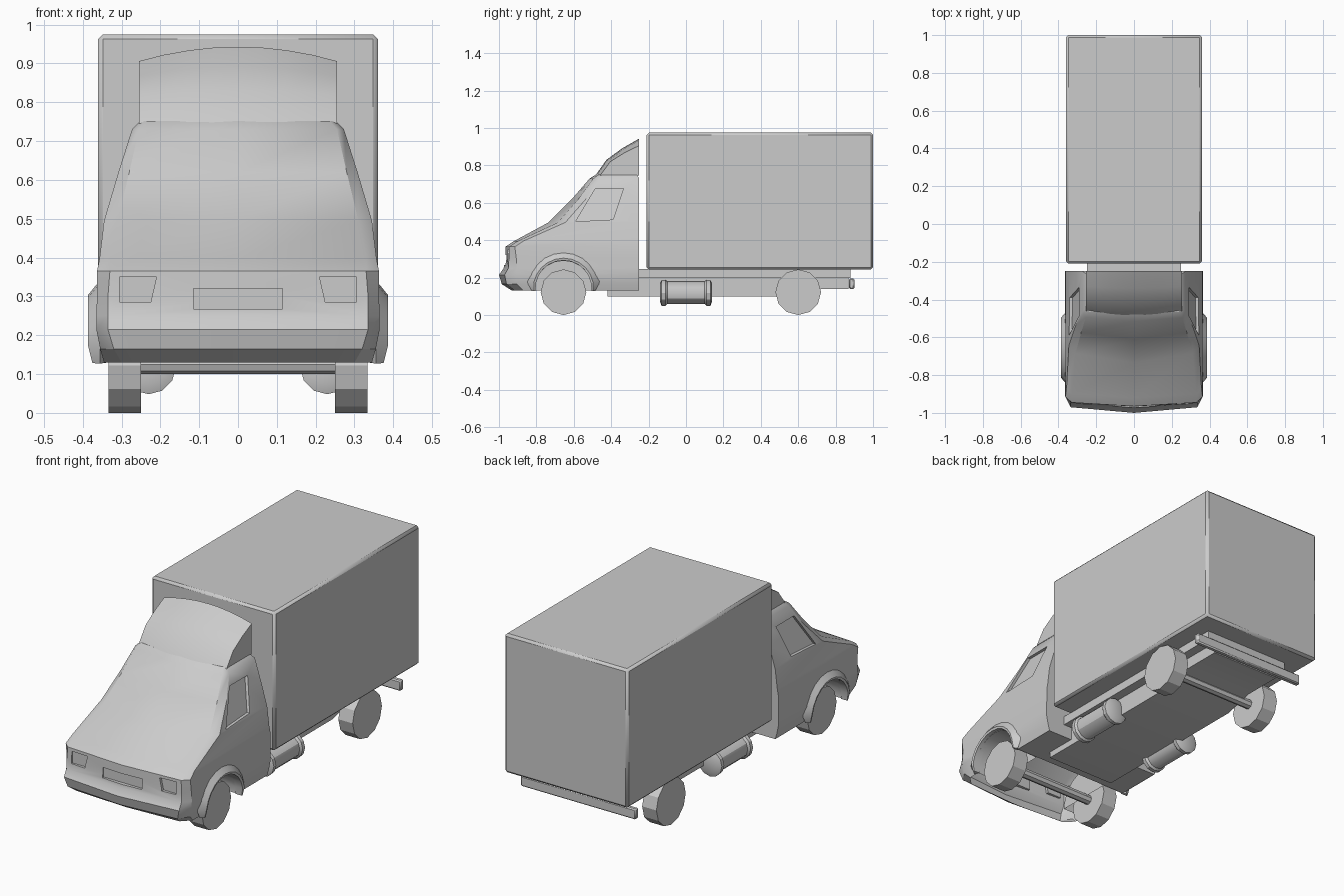
import bpy, bmesh, math

if "Cube" in bpy.data.objects:
    bpy.data.objects.remove(bpy.data.objects["Cube"])


def loft(name, rings, smooth=30):
    """Skin equal-length closed rings and cap both ends."""
    bm = bmesh.new()
    vs = [[bm.verts.new(p) for p in r] for r in rings]
    n = len(rings[0])
    for a, b in zip(vs, vs[1:]):
        for i in range(n):
            j = (i + 1) % n
            bm.faces.new((a[i], a[j], b[j], b[i]))
    bm.faces.new(vs[0])
    bm.faces.new(vs[-1])
    bmesh.ops.recalc_face_normals(bm, faces=bm.faces)
    me = bpy.data.meshes.new(name)
    bm.to_mesh(me)
    bm.free()
    ob = bpy.data.objects.new(name, me)
    bpy.context.collection.objects.link(ob)
    activate(ob)
    bpy.ops.object.shade_smooth_by_angle(angle=math.radians(smooth))
    return ob


def activate(ob):
    bpy.ops.object.select_all(action='DESELECT')
    ob.select_set(True)
    bpy.context.view_layer.objects.active = ob


def box(name, x0, x1, y0, y1, z0, z1, bevel=0):
    ob = loft(name, [[(x0, y0, z), (x1, y0, z), (x1, y1, z), (x0, y1, z)] for z in (z0, z1)],
              50 if bevel else 30)
    if bevel:
        m = ob.modifiers.new("bevel", 'BEVEL')
        m.width = bevel
        m.segments = 1
    return ob


def circle(y, z, r, n, start=0.0):
    return [(y + r * math.sin(start + 2 * math.pi * i / n),
             z - r * math.cos(start + 2 * math.pi * i / n)) for i in range(n)]


def prism_x(name, prof, xa, xb, smooth=30):
    """Extrude a (y, z) profile in x; xa and xb are numbers or functions of z."""
    f = lambda v, z: v(z) if callable(v) else v
    return loft(name, [[(f(v, z), y, z) for y, z in prof] for v in (xa, xb)], smooth)


def cut(ob, cutter):
    m = ob.modifiers.new("cut", 'BOOLEAN')
    m.operation = 'DIFFERENCE'
    m.solver = 'EXACT'
    m.object = cutter
    activate(ob)
    bpy.ops.object.modifier_apply(modifier=m.name)
    bpy.data.objects.remove(cutter)


# Cab shell: z, front y, pillar half width and setback, side half width and setback, back y
levels = [
    (.13, -.93, .30, .015, .345, .06, -.25),
    (.165, -.985, .32, .025, .355, .08, -.25),
    (.215, -1.0, .335, .03, .365, .09, -.25),
    (.25, -.975, .335, .025, .365, .07, -.25),
    (.30, -.967, .335, .02, .363, .06, -.25),
    (.365, -.965, .33, .02, .363, .05, -.25),
    (.395, -.92, .33, .02, .357, .05, -.25),
    (.495, -.735, .31, .05, .345, .09, -.25),
    (.62, -.61, .28, .035, .308, .075, -.25),
    (.73, -.515, .255, .02, .273, .05, -.25),
    (.752, -.48, .235, .015, .252, .035, -.265),
]
cab = loft("cab", [[(0, yf, z), (p, yf + a, z), (w, yf + b, z), (w, yb, z),
                    (-w, yb, z), (-w, yf + b, z), (-p, yf + a, z)]
                   for z, yf, p, a, w, b, yb in levels])

# Wheel arches, side windows, headlights and plate recess
window = [(-.59, .50), (-.39, .51), (-.335, .675), (-.485, .675)]
for s in (-1, 1):
    cut(cab, prism_x("arch_cutter", circle(-.655, .135, .155, 20), s * .22, s * .5))
    cut(cab, prism_x("window_cutter", window,
                     lambda z: s * (.345 - .31 * (z - .495) - .015), s * .5))
    cut(cab, loft("lamp_cutter", [[(s * .225, y, .285), (s * .305, y, .285),
                                   (s * .305, y, .35), (s * .21, y, .35)] for y in (-1.1, -.94)]))
cut(cab, box("plate_cutter", -.115, .115, -1.1, -.953, .267, .32))

# The cab is open underneath at the front
bm = bmesh.new()
bm.from_mesh(cab.data)
under = [f for f in bm.faces if all(v.co.z < .1305 for v in f.verts)]
bmesh.ops.delete(bm, geom=under, context='FACES')
bm.to_mesh(cab.data)
bm.free()
activate(cab)
bpy.ops.object.shade_smooth_by_angle(angle=math.radians(30))
box("cab_floor", -.345, .345, -.50, -.255, .132, .145)

# Flared wheel arch trims
for s, side in ((-1, "left"), (1, "right")):
    rings = []
    for i in range(13):
        t = math.radians(-5 + 190 * i / 12)
        rings.append([(s * x, -.655 - r * math.cos(t), .142 + r * math.sin(t))
                      for x, r in ((.34, .150), (.383, .150), (.386, .162), (.355, .2))]
                     if 0 < i < 12 else
                     [(s * x, -.655 - r * math.cos(t), .142 + r * math.sin(t))
                      for x, r in ((.34, .150), (.375, .150), (.375, .158), (.355, .17))])
    loft(side + "_arch_trim", rings)

# Roof wind deflector
cols = []
for i in range(9):
    u = -1 + i / 4
    k = u * u
    cols.append([(.255 * u, y, z) for y, z in (
        (-.485 + .025 * k, .745), (-.425 + .02 * k, .83 - .01 * k),
        (-.34 + .01 * k, .892 - .025 * k), (-.25, .943 - .037 * k), (-.25, .745))])
loft("roof_deflector", cols)

# Cargo box
box("cargo_box", -.36, .36, -.21, 1.0, .243, .975, bevel=.012)

# Chassis and sub-frame
prism_x("chassis", [(-.42, .145), (-.42, .10), (.50, .10), (.66, .14), (.87, .14),
                    (.87, .205), (-.25, .205)], -.2, .2)
box("sub_frame", -.25, .25, -.26, .88, .198, .245)
box("rear_bar", -.335, .335, .872, .90, .14, .195, bevel=.006)

for s, side in ((-1, "left"), (1, "right")):
    # Side tanks with raised end bands
    tank = [(-.14, .045), (-.13, .07), (-.11, .07), (-.10, .06),
            (.10, .06), (.11, .07), (.13, .07), (.14, .045)]
    loft(side + "_tank", [[(x, y, z) for x, z in circle(s * .23, .118, r, 12)] for y, r in tank])
    # Wheels
    for y, end in ((-.655, "front"), (.6, "rear")):
        prism_x(f"{end}_{side}_wheel", circle(y, .122, .122, 12), s * .25, s * .333, 20)
    # Axle stubs
for y, end in ((-.655, "front"), (.6, "rear")):
    prism_x(end + "_axle", circle(y, .125, .025, 8), -.26, .26)
